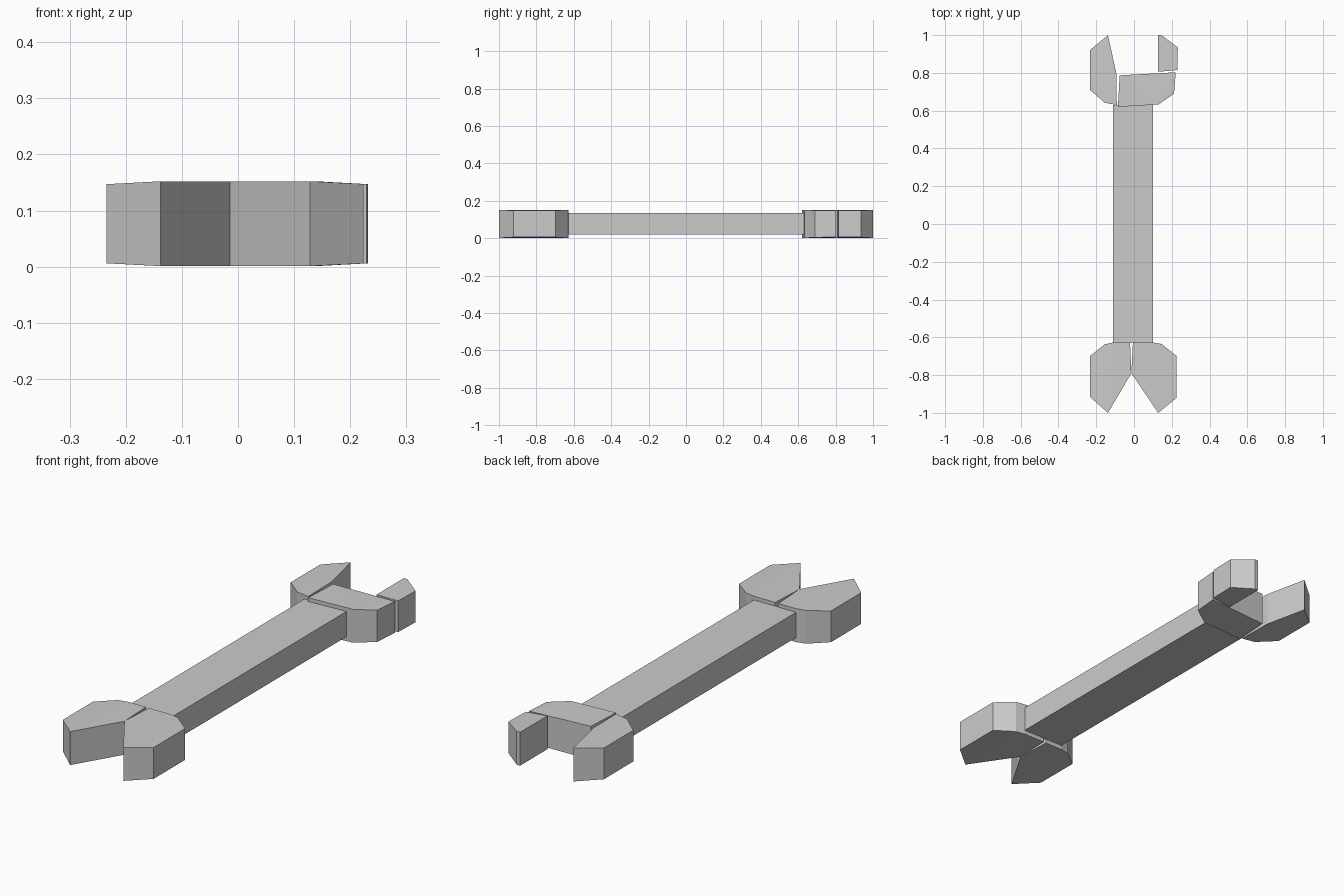
import bpy
import bmesh

if "Cube" in bpy.data.objects:
    bpy.data.objects.remove(bpy.data.objects["Cube"])

HEAD_Z = (0.001, 0.152)


def inset(x):
    """Head plates thin slightly toward their outer flanks."""
    return 0.005 * max(0.0, min(1.0, (abs(x) - 0.14) / 0.09))


def plate(name, outline, z_range, taper=True):
    """Convex plate spanned between a bottom and a top outline."""
    bm = bmesh.new()
    for x, y in outline:
        d = inset(x) if taper else 0.0
        bm.verts.new((x, y, z_range[0] + d))
        bm.verts.new((x, y, z_range[1] - d))
    bmesh.ops.convex_hull(bm, input=bm.verts[:])
    bmesh.ops.dissolve_limit(bm, angle_limit=0.01, verts=bm.verts[:], edges=bm.edges[:])
    bmesh.ops.recalc_face_normals(bm, faces=bm.faces[:])
    mesh = bpy.data.meshes.new(name)
    bm.to_mesh(mesh)
    bm.free()
    obj = bpy.data.objects.new(name, mesh)
    bpy.context.collection.objects.link(obj)
    return obj


# Straight handle
plate("handle", [(-0.11, -0.63), (0.10, -0.63), (0.10, 0.63), (-0.11, 0.63)],
      (0.021, 0.135), taper=False)

# Front head: two jaws forming a V-shaped mouth
plate("front_left_jaw",
      [(-0.021, -0.627), (-0.11, -0.627), (-0.155, -0.637), (-0.234, -0.70),
       (-0.234, -0.915), (-0.138, -1.0), (-0.014, -0.79), (-0.015, -0.77)], HEAD_Z)
plate("front_right_jaw",
      [(-0.006, -0.627), (0.10, -0.627), (0.145, -0.635), (0.224, -0.697),
       (0.224, -0.922), (0.128, -1.0), (-0.014, -0.79), (-0.011, -0.77)], HEAD_Z)

# Back head: one pointed jaw, a root block and a separate prong
plate("back_left_jaw",
      [(-0.091, 0.63), (-0.155, 0.642), (-0.234, 0.71), (-0.234, 0.92),
       (-0.138, 1.0), (-0.094, 0.80)], HEAD_Z)
plate("back_root",
      [(-0.085, 0.62), (0.13, 0.633), (0.212, 0.69), (0.221, 0.803),
       (-0.076, 0.787)], HEAD_Z)
plate("back_right_prong",
      [(0.128, 0.806), (0.229, 0.815), (0.232, 0.935), (0.145, 1.0),
       (0.128, 1.0)], HEAD_Z)
